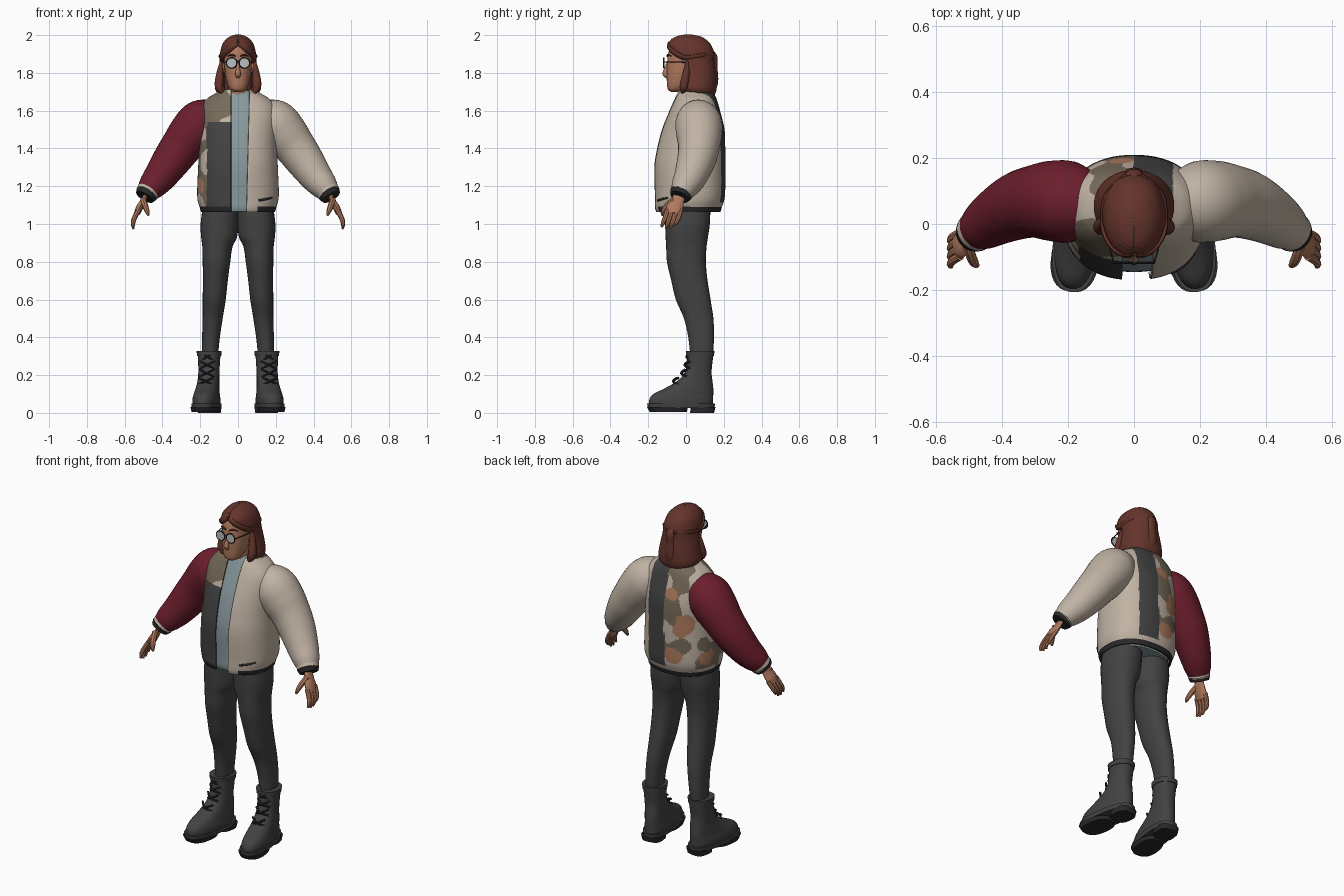
import bpy, bmesh
from math import sin, cos, asin, pi, radians
from mathutils import Vector, noise

if "Cube" in bpy.data.objects:
    bpy.data.objects.remove(bpy.data.objects["Cube"])


def material(name, r, g, b):
    m = bpy.data.materials.new(name)
    m.use_nodes = True
    m.diffuse_color = (r, g, b, 1)
    node = next(n for n in m.node_tree.nodes if n.type == 'BSDF_PRINCIPLED')
    node.inputs["Base Color"].default_value = (r, g, b, 1)
    return m


cream = material("cream cloth", .53, .45, .37)
maroon = material("maroon cloth", .15, .013, .026)
charcoal = material("charcoal cloth", .055, .055, .056)
black = material("black trim", .022, .022, .024)
shirt_blue = material("grey blue shirt", .25, .32, .34)
skin = material("skin", .43, .19, .11)
hair = material("auburn hair", .13, .035, .025)
olive = material("olive patch", .18, .145, .10)
rust = material("rust patch", .43, .2, .11)
lens = material("pale lens", .5, .52, .52)
made = []


def smooth_rows(rows, k):
    """Catmull-Rom interpolation of tuples."""
    out = []
    for i in range(len(rows) - 1):
        a, b, c, d = (rows[max(0, min(len(rows) - 1, i + o))] for o in (-1, 0, 1, 2))
        for j in range(k):
            t = j / k
            out.append(tuple(q + .5 * t * (r - p + t * (2*p - 5*q + 4*r - s + t * (3*(q - r) + s - p)))
                             for p, q, r, s in zip(a, b, c, d)))
    return out + [tuple(rows[-1])]


def mesh_rings(name, rings, mats, closed=True, rule=None, thick=0):
    bm = bmesh.new()
    grid = [[bm.verts.new(p) for p in ring] for ring in rings]
    n = len(grid[0])
    for lo, hi in zip(grid, grid[1:]):
        for j in range(n if closed else n - 1):
            k = (j + 1) % n
            bm.faces.new((lo[j], lo[k], hi[k], hi[j]))
    if closed:
        bm.faces.new(grid[0])
        bm.faces.new(grid[-1])
    bmesh.ops.recalc_face_normals(bm, faces=bm.faces)
    if rule:
        for f in bm.faces:
            f.material_index = mats.index(rule(f.calc_center_median()))
    me = bpy.data.meshes.new(name)
    bm.to_mesh(me)
    bm.free()
    for m in mats:
        me.materials.append(m)
    ob = bpy.data.objects.new(name, me)
    bpy.context.collection.objects.link(ob)
    if thick:
        mod = ob.modifiers.new("thickness", 'SOLIDIFY')
        mod.thickness, mod.offset = thick, 0
    made.append(ob)
    return ob


def power(v, e):
    return abs(v) ** e * (1 if v >= 0 else -1)


def loft(name, rows, mats, seg=32, k=4, n=2.3, gap=None, rule=None, thick=0):
    """Rows are z, cx, cy, rx, ry; gap(row) gives the front opening's right and left x."""
    rings = []
    for row in smooth_rows(rows, k):
        z, cx, cy, rx, ry = row[:5]
        a, b = 0, 2 * pi * (seg - 1) / seg
        if gap:
            right, left = gap(row)
            a = asin(min(1, max(0, left) / rx) ** (n / 2))
            b = 2 * pi - asin(min(1, max(0, right) / rx) ** (n / 2))
        ts = [a + (b - a) * j / (seg - 1) for j in range(seg)]
        rings.append([(cx + rx * power(sin(t), 2 / n), cy - ry * power(cos(t), 2 / n), z) for t in ts])
    return mesh_rings(name, rings, mats, gap is None, rule, thick)


def tube(name, pts, mat, flat=1, seg=12, k=4, ref=(0, 1, 0), mirror=1):
    """Points are x, y, z, radius; the section is flattened across ref."""
    path = smooth_rows(pts, k)
    ps = [Vector((p[0] * mirror, p[1], p[2])) for p in path]
    side, rings = Vector(ref), []
    for i, p in enumerate(ps):
        t = (ps[min(i + 1, len(ps) - 1)] - ps[max(i - 1, 0)]).normalized()
        side = (side - t * side.dot(t)).normalized()
        up, r = t.cross(side), path[i][3]
        rings.append([p + side * r * cos(2*pi*j/seg) + up * r * flat * sin(2*pi*j/seg) for j in range(seg)])
    return mesh_rings(name, rings, [mat])


# Jacket: patched right half, plain left half, dark stripe behind
def camouflage(p):
    spots = [(-.10, .15, 1.38, .07), (-.05, .18, 1.19, .05), (-.18, .08, 1.18, .05),
             (-.17, .07, 1.6, .045), (-.18, -.06, 1.2, .045), (-.04, .18, 1.55, .035)]
    wobble = noise.noise(p * 14)
    if any((p - Vector(s[:3])).length < s[3] * (1 + .4 * wobble) for s in spots):
        return rust
    return olive if noise.noise(p * 10 + Vector((3, 1, 7))) > -.08 else cream


def jacket_colour(p):
    front = p.y < .02
    if p.z < 1.092:
        return cream if front and 0 < p.x < .1 else black
    if p.z < 1.115 and not (front and p.x < 0):
        return cream
    if p.x > 0:
        return charcoal if p.y > .05 and p.x < .115 else cream
    if front and p.z < 1.54 and p.x > -.16:
        return charcoal
    return camouflage(p)


torso = [(1.065, 0, .012, .19, .165), (1.09, 0, .012, .197, .172), (1.15, 0, .02, .21, .18),
         (1.3, 0, .02, .205, .183), (1.4, 0, .027, .2, .175), (1.5, 0, .038, .2, .16),
         (1.6, 0, .046, .2, .128), (1.655, 0, .05, .165, .108), (1.685, 0, .05, .12, .095),
         (1.708, 0, .05, .085, .085)]
loft("jacket_body", torso, [cream, charcoal, black, olive, rust], seg=180, k=14,
     gap=lambda r: (.036, .045 + .015 * (r[0] - 1.065) / .6), rule=jacket_colour, thick=.012)
loft("shirt", [(z, x, y, rx - .018, ry - .018) for z, x, y, rx, ry in torso], [shirt_blue], seg=48)
tube("pocket_welt", [(.11, -.148, 1.125, .006), (.15, -.125, 1.132, .006), (.18, -.09, 1.14, .006)], black)

# Trousers, boots, sleeves and hands on both sides
leg = [(1.1, .09, .01, .095, .12), (1.0, .098, .008, .1, .118), (.93, .1, .004, .095, .112),
       (.88, .109, .002, .08, .107), (.8, .114, .002, .073, .103), (.7, .12, .018, .066, .096),
       (.6, .126, .038, .061, .092), (.5, .134, .067, .053, .078), (.4, .143, .08, .047, .068),
       (.3, .148, .083, .042, .06)]
upper = [(.03, 0, -.122, .066, .17), (.07, 0, -.122, .069, .17), (.1, 0, -.11, .064, .16),
         (.13, 0, -.08, .06, .13), (.17, 0, -.048, .056, .093), (.22, 0, -.03, .055, .07),
         (.3, 0, -.02, .059, .069), (.325, 0, -.02, .063, .072)]
sleeve = [(.12, .06, 1.575, .09), (.19, .066, 1.54, .122), (.245, .07, 1.48, .122), (.3, .068, 1.41, .11),
          (.35, .055, 1.34, .102), (.41, .025, 1.255, .088), (.455, -.005, 1.2, .074), (.478, -.022, 1.17, .06)]
for s, side in ((1, "left"), (-1, "right")):
    loft(side + "_trouser_leg", [(z, x * s, y, rx, ry) for z, x, y, rx, ry in leg], [charcoal], n=2.2)

    # Boot with split sole, cuff and crossed laces
    boot = [loft(side + "_boot_upper", upper, [charcoal]),
            loft(side + "_boot_welt", [(.025, 0, -.122, .072, .178), (.05, 0, -.122, .074, .182)],
                 [charcoal], k=1, n=2.5),
            loft(side + "_boot_front_sole", [(.004, 0, -.19, .066, .098), (.03, 0, -.195, .073, .108)],
                 [black], k=1, n=2.5),
            loft(side + "_boot_heel", [(0, 0, -.01, .058, .062), (.03, 0, -.005, .062, .064)],
                 [black], k=1, n=3),
            loft(side + "_boot_cuff", [(.3, 0, -.02, .063, .073), (.327, 0, -.02, .066, .075)], [charcoal], k=1)]
    for i in range(4):
        z, y = .15 + .043 * i, (-.165, -.122, -.104, -.094)[i]
        for d in (1, -1):
            boot.append(tube(side + "_boot_lace", [(-.038 * d, y + .025, z, .006), (0, y, z + .018, .006),
                                                   (.038 * d, y + .025, z + .036, .006)], black, seg=6))
    for ob in boot:
        ob.location = (s * .15, .095, 0)
        ob.rotation_euler.z = s * radians(8)

    tube(side + "_sleeve", sleeve, cream if s > 0 else maroon, seg=36, k=6, mirror=s)
    tube(side + "_cuff_stripe", [(.472, -.017, 1.178, .062), (.484, -.027, 1.16, .06)], cream, seg=28, mirror=s)
    tube(side + "_cuff", [(.483, -.026, 1.161, .061), (.494, -.034, 1.143, .052)], black, seg=28, mirror=s)

    tube(side + "_palm", [(.485, -.03, 1.16, .027), (.505, -.048, 1.115, .038), (.522, -.06, 1.085, .044),
                          (.535, -.066, 1.055, .038)], skin, flat=.42, mirror=s)
    for i in range(4):
        y, drop = -.098 + .024 * i, (.01, 0, .002, .02)[i]
        tube(side + "_finger", [(.526, y, 1.075, .013), (.547, y - .012, 1.035, .013),
                                (.556, y - .024, 1.0 + drop * .5, .011), (.553, y - .032, .974 + drop, .006)],
             skin, seg=8, mirror=s)
    tube(side + "_thumb", [(.503, -.065, 1.13, .016), (.492, -.1, 1.098, .016), (.481, -.12, 1.068, .013),
                           (.474, -.127, 1.045, .006)], skin, seg=8, mirror=s)

# Head and face
loft("neck", [(1.6, 0, .045, .062, .062), (1.67, 0, .03, .052, .055), (1.78, 0, .02, .05, .055)], [skin])
loft("head", [(1.7, 0, -.06, .02, .02), (1.712, 0, -.052, .04, .043), (1.74, 0, -.035, .055, .066),
              (1.79, 0, -.012, .067, .09), (1.85, 0, 0, .073, .1), (1.91, 0, .01, .074, .102),
              (1.96, 0, .015, .055, .08), (1.98, 0, .015, .02, .03)], [skin], n=2.2)
tube("nose", [(0, -.092, 1.86, .008), (0, -.104, 1.825, .01), (0, -.11, 1.795, .015), (0, -.097, 1.78, .011)],
     skin, ref=(1, 0, 0))
tube("mouth", [(-.024, -.085, 1.756, .004), (0, -.095, 1.758, .005), (.024, -.085, 1.756, .004)], rust, seg=8)
for s, side in ((1, "left"), (-1, "right")):
    tube(side + "_ear", [(.07, .005, 1.8, .008), (.078, .012, 1.825, .016), (.076, .015, 1.855, .01)],
         skin, flat=.5, mirror=s)
    tube(side + "_eyebrow", [(.012, -.1, 1.888, .004), (.035, -.095, 1.896, .005), (.056, -.078, 1.888, .003)],
         hair, seg=8, mirror=s)
    bpy.ops.mesh.primitive_torus_add(location=(s * .034, -.117, 1.853), rotation=(pi / 2, 0, 0), major_radius=.027,
                                     minor_radius=.0035, major_segments=28, minor_segments=8)
    rim = bpy.context.object
    rim.name = side + "_glasses_rim"
    rim.data.materials.append(black)
    bpy.ops.mesh.primitive_cylinder_add(vertices=28, radius=.026, depth=.004, location=(s * .034, -.117, 1.853),
                                        rotation=(pi / 2, 0, 0))
    glass = bpy.context.object
    glass.name = side + "_lens"
    glass.data.materials.append(lens)
    made += [rim, glass]
    tube(side + "_glasses_arm", [(.061, -.117, 1.857, .003), (.076, -.06, 1.858, .003), (.08, .015, 1.855, .003)],
         black, seg=6, ref=(0, 0, 1), mirror=s)
tube("glasses_bridge", [(-.009, -.117, 1.858, .003), (0, -.12, 1.862, .003), (.009, -.117, 1.858, .003)], black, seg=6)

# Hair: open shell framing the face, swept locks and a tied tail
shell = [(1.685, 0, .075, .088, .07, .06), (1.715, 0, .055, .114, .1, .075), (1.77, 0, .055, .106, .1, .09),
         (1.85, 0, .04, .092, .106, .09), (1.895, 0, .028, .089, .115, .078), (1.925, 0, .02, .084, .116, .052),
         (1.955, 0, .015, .073, .104, .008), (1.982, 0, .013, .048, .072, 0), (1.994, 0, .012, .02, .03, 0),
         (1.996, 0, .012, .002, .003, 0)]
loft("hair_shell", shell, [hair], seg=64, k=5, n=2.1, gap=lambda r: (r[5], r[5]), thick=.014)
loft("hair_fill", [(1.69, 0, .085, .07, .05), (1.76, 0, .085, .085, .06), (1.84, 0, .06, .08, .08)], [hair])
for s, side in ((1, "left"), (-1, "right")):
    tube(side + "_front_lock", [(.004, -.09, 1.955, .012), (.04, -.088, 1.932, .017), (.075, -.05, 1.9, .017),
                                (.089, .0, 1.88, .016), (.08, .085, 1.89, .016), (.02, .146, 1.895, .014)],
         hair, flat=.6, ref=(0, 0, 1), mirror=s)
    tube(side + "_crown_lock", [(.006, -.075, 1.97, .012), (.045, -.05, 1.962, .016), (.072, .02, 1.94, .016),
                                (.05, .1, 1.92, .016), (.01, .142, 1.9, .014)],
         hair, flat=.6, ref=(0, 0, 1), mirror=s)
    for i in range(3):
        y = -.012 + .05 * i
        x = .088 + .006 * i - .012 * i * i
        tube(side + "_long_lock", [(x, y + .02, 1.86, .008), (x + .008, y + .012, 1.79, .02),
                                   (x + .012, y, 1.725, .022), (x - .012, y - .004, 1.688, .006)],
             hair, mirror=s)
tube("hair_tail", [(0, .135, 1.915, .014), (0, .15, 1.885, .026), (0, .152, 1.83, .024),
                   (0, .152, 1.75, .03), (0, .14, 1.69, .01)], hair, flat=.6, ref=(1, 0, 0))

# Smooth shading with crisp edges
bpy.ops.object.select_all(action='DESELECT')
for ob in made:
    ob.select_set(True)
bpy.context.view_layer.objects.active = made[0]
bpy.ops.object.shade_smooth_by_angle(angle=radians(40))
